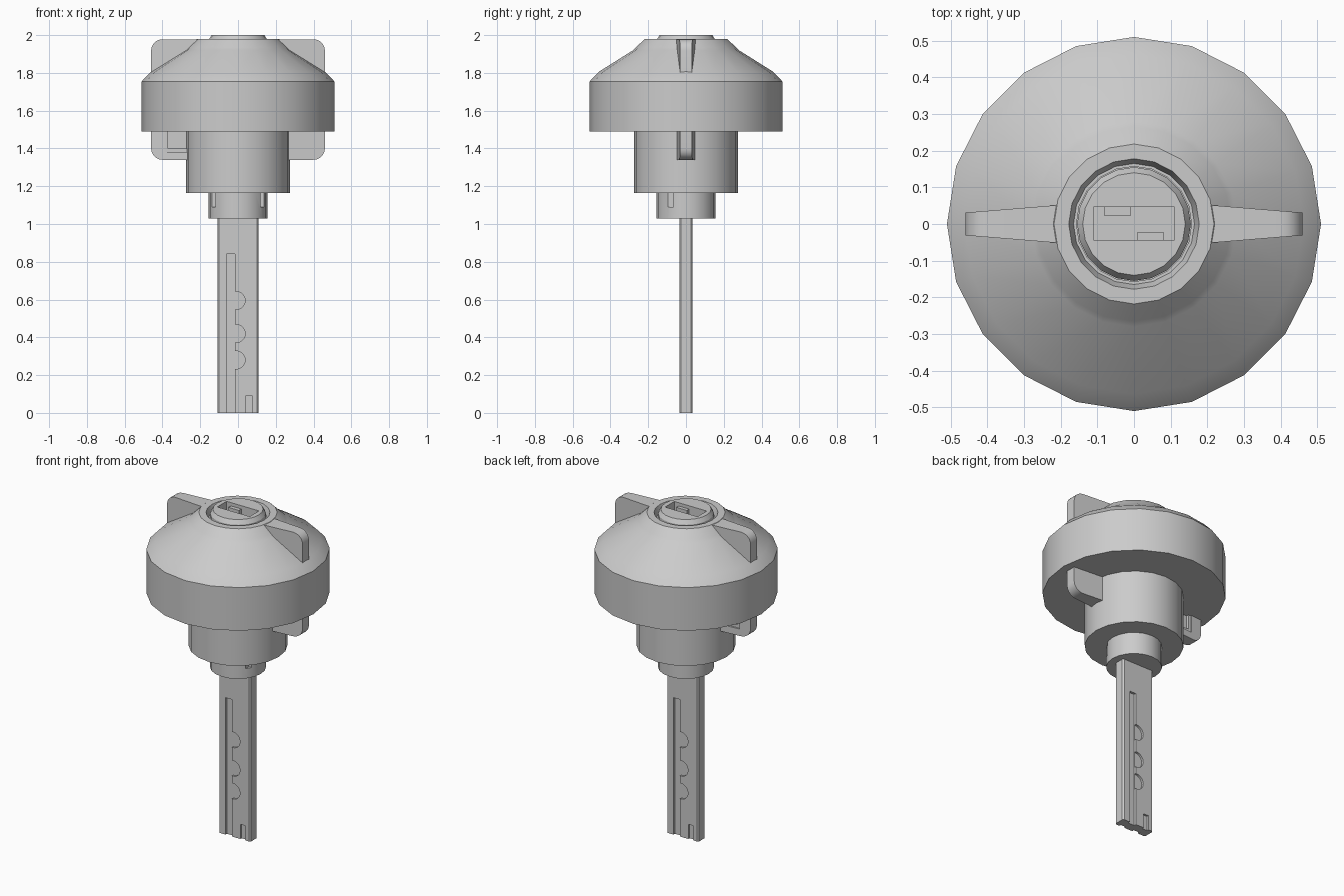
import bpy, bmesh, math
from mathutils import Vector

if "Cube" in bpy.data.objects:
    bpy.data.objects.remove(bpy.data.objects["Cube"])


def make(name, bm):
    bmesh.ops.recalc_face_normals(bm, faces=bm.faces[:])
    me = bpy.data.meshes.new(name)
    bm.to_mesh(me)
    bm.free()
    ob = bpy.data.objects.new(name, me)
    bpy.context.collection.objects.link(ob)
    return ob


def lathe(name, profile, sides=20):
    # closed solid of revolution; the profile starts and ends on the axis
    bm = bmesh.new()
    rings = []
    for r, z in profile:
        if r == 0:
            rings.append([bm.verts.new((0, 0, z))] * sides)
        else:
            rings.append([bm.verts.new((r * math.cos(a), r * math.sin(a), z))
                          for a in (2 * math.pi * i / sides for i in range(sides))])
    for lo, hi in zip(rings, rings[1:]):
        for i in range(sides):
            j = (i + 1) % sides
            corners = []
            for v in (lo[i], lo[j], hi[j], hi[i]):
                if v not in corners:
                    corners.append(v)
            bm.faces.new(corners)
    return make(name, bm)


def box(name, x0, x1, y0, y1, z0, z1):
    bm = bmesh.new()
    bmesh.ops.create_cube(bm, size=1)
    for v in bm.verts:
        v.co = Vector((x1 if v.co.x > 0 else x0, y1 if v.co.y > 0 else y0, z1 if v.co.z > 0 else z0))
    return make(name, bm)


def prism(name, pts, y_of_x):
    # plate outlined in xz, with half thickness depending on x
    bm = bmesh.new()
    f = [bm.verts.new((x, -y_of_x(x), z)) for x, z in pts]
    b = [bm.verts.new((x, y_of_x(x), z)) for x, z in pts]
    bm.faces.new(f)
    bm.faces.new(b[::-1])
    for i in range(len(pts)):
        j = (i + 1) % len(pts)
        bm.faces.new((f[i], f[j], b[j], b[i]))
    return make(name, bm)


def cut(ob, cutter):
    m = ob.modifiers.new("cut", 'BOOLEAN')
    m.operation, m.solver, m.object = 'DIFFERENCE', 'EXACT', cutter
    bpy.context.view_layer.objects.active = ob
    bpy.ops.object.modifier_apply(modifier=m.name)
    bpy.data.objects.remove(cutter, do_unlink=True)


# knob with domed head, neck, and a ring groove around the lock core
head = lathe("cap_head", [
    (0, 1.165), (0.275, 1.165), (0.275, 1.49), (0.51, 1.49), (0.51, 1.755), (0.463, 1.805),
    (0.28, 1.92), (0.265, 1.935), (0.218, 1.98), (0.178, 1.98), (0.165, 1.94), (0, 1.94)])

# lock core with keyhole
core = lathe("lock_core", [(0, 1.85), (0.155, 1.85), (0.155, 1.975), (0.14, 2.0), (0, 2.0)])
cut(head, lathe("core_bore", [(0, 1.84), (0.157, 1.84), (0.157, 2.1), (0, 2.1)]))
cut(core, box("keyway", -0.11, 0.11, -0.044, 0.046, 1.9, 2.1))
box("keyway_ridge_back", -0.08, -0.01, 0.022, 0.05, 1.88, 1.98)
box("keyway_ridge_front", 0.01, 0.08, -0.05, -0.022, 1.88, 1.98)

# collar under the neck, with two small slots
collar = lathe("collar", [(0, 1.03), (0.155, 1.03), (0.155, 1.17), (0, 1.17)])
for s in (-1, 1):
    xs = sorted((s * 0.12, s * 0.2))
    cut(collar, box("slot", *xs, -0.1, -0.065, 1.09, 1.2))


# grip wings, rounded outer corners, tapering outwards
def wing_half(x):
    return 0.053 - 0.022 * (abs(x) - 0.19) / 0.27


for s, name in ((-1, "left_wing"), (1, "right_wing")):
    pts = [(0.19, 1.34)]
    for cz, a0 in ((1.4, -90), (1.918, 0)):
        for k in range(6):
            a = math.radians(a0 + 18 * k)
            pts.append((0.40 + 0.06 * math.cos(a), cz + 0.06 * math.sin(a)))
    pts.append((0.19, 1.978))
    wing = prism(name, [(s * x, z) for x, z in pts], wing_half)
    if s < 0:
        # stepped pocket on both faces of the left wing
        for t in (-1, 1):
            for d, x0, z0 in ((0.03, -0.388, 1.382), (0.015, -0.37, 1.4)):
                cut(wing, box("pocket", x0, -0.25, *sorted((t * d, t * 0.1)), z0, 1.55))
    bpy.context.view_layer.update()

# key blade: chamfered bar, milled identically on both faces
blade = box("key_blade", -0.108, 0.108, -0.035, 0.035, 0, 1.06)
bm = bmesh.new()
bm.from_mesh(blade.data)
bmesh.ops.bevel(bm, geom=[e for e in bm.edges if abs(e.verts[0].co.z - e.verts[1].co.z) > 0.5],
                offset=0.008, segments=1, affect='EDGES')
bm.to_mesh(blade.data)
bm.free()
for s in (-1, 1):
    def side_box(x0, x1, depth, z0, z1):
        xs = sorted((-s * x0, -s * x1))
        cut(blade, box("mill", *xs, *sorted((s * (0.035 - depth), s * 0.1)), z0, z1))
    side_box(-0.06, -0.016, 0.014, -0.1, 0.84)
    side_box(0.04, 0.076, 0.012, -0.1, 0.09)
    # scalloped dimples along the groove
    for z in (0.28, 0.42, 0.595):
        pts = [(-s * (-0.01 + 0.048 * math.cos(a)), z + 0.048 * math.sin(a))
               for a in (math.radians(-90 + 18 * k) for k in range(11))]
        pts += [(s * 0.03, z + 0.048), (s * 0.03, z - 0.048)]
        dimple = prism("dimple", pts, lambda x: 0.04)
        dimple.location.y = s * 0.062
        bpy.context.view_layer.update()
        cut(blade, dimple)

# smooth shading with sharp edges kept
for ob in bpy.context.scene.objects:
    ob.select_set(True)
bpy.context.view_layer.objects.active = head
bpy.ops.object.shade_smooth_by_angle(angle=math.radians(25))
